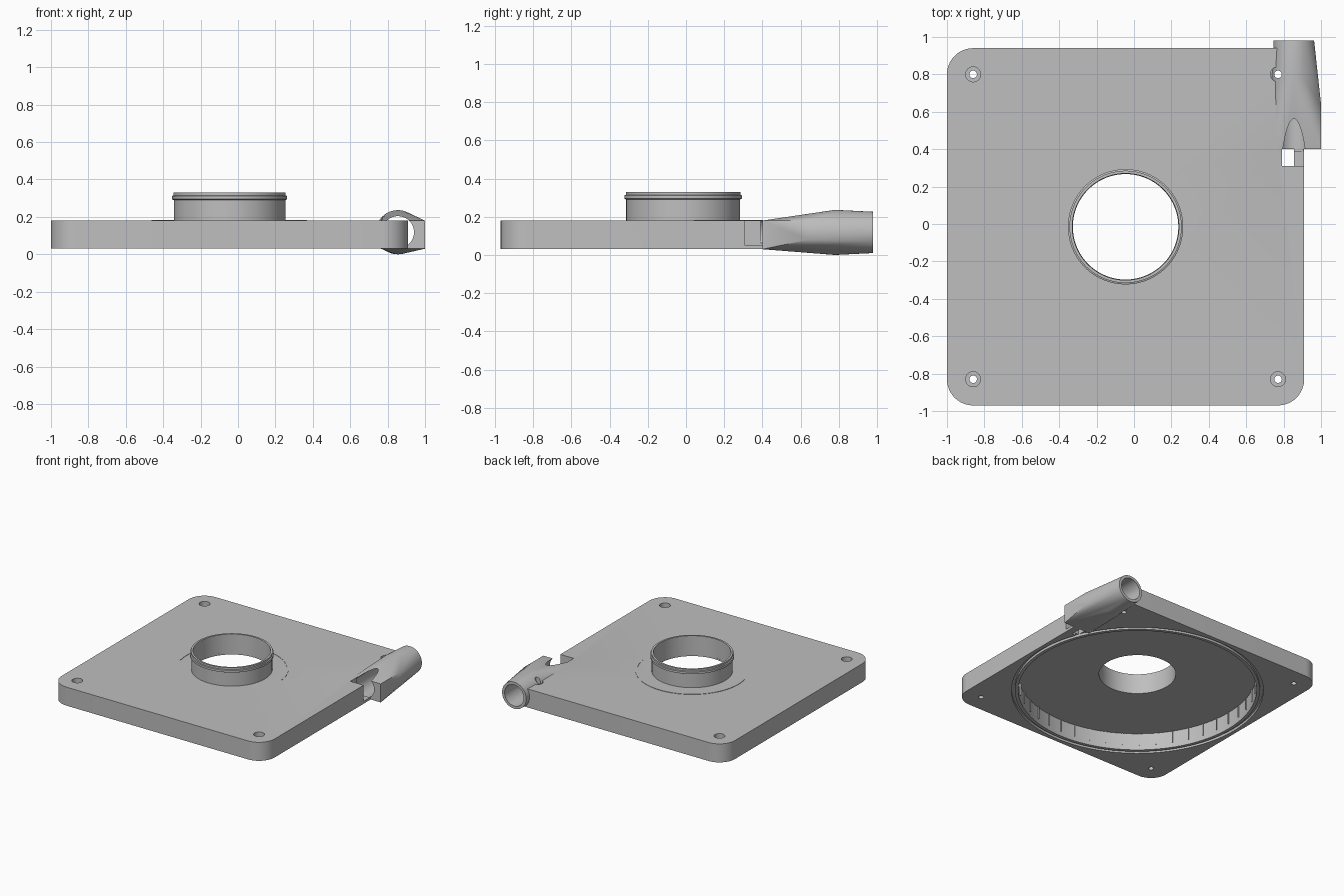
import bpy, bmesh
from math import sin, cos, tau, radians
from mathutils import Matrix, Vector

cube = bpy.data.objects.get("Cube")
if cube:
    bpy.data.objects.remove(cube, do_unlink=True)

grey = bpy.data.materials.new("light grey plastic")
grey.use_nodes = True
colour = (0.52, 0.52, 0.52, 1)
grey.diffuse_color = colour
grey.node_tree.nodes["Principled BSDF"].inputs["Base Color"].default_value = colour

CX, CY = -0.045, -0.015      # plate centre
BASE, TOP, CEILING = 0.03, 0.18, 0.166
PIPE_X, PIPE_Z = 0.855, 0.118


def finish(name, bm):
    bmesh.ops.recalc_face_normals(bm, faces=bm.faces)
    mesh = bpy.data.meshes.new(name)
    bm.to_mesh(mesh)
    bm.free()
    mesh.materials.append(grey)
    obj = bpy.data.objects.new(name, mesh)
    bpy.context.collection.objects.link(obj)
    return obj


def box(name, x0, x1, y0, y1, z0, z1):
    bm = bmesh.new()
    bmesh.ops.create_cube(bm, size=1)
    for v in bm.verts:
        v.co = Vector((x1 if v.co.x > 0 else x0, y1 if v.co.y > 0 else y0,
                       z1 if v.co.z > 0 else z0))
    return finish(name, bm)


def cylinder(name, x, y, r, z0, z1, n=96):
    bm = bmesh.new()
    bmesh.ops.create_cone(bm, cap_ends=True, segments=n, radius1=r, radius2=r, depth=z1 - z0,
                          matrix=Matrix.Translation((x, y, (z0 + z1) / 2)))
    return finish(name, bm)


def lathe(name, profile, n=128, start=0, sweep=360):
    """Revolve a closed (radius, height) outline about the plate centre."""
    bm = bmesh.new()
    full = sweep == 360
    rings = []
    for i in range(n if full else n + 1):
        a = radians(start + sweep * i / n)
        rings.append([bm.verts.new((CX + r * cos(a), CY + r * sin(a), z)) for r, z in profile])
    for i in range(n):
        a, b = rings[i], rings[(i + 1) % len(rings)]
        for j in range(len(profile)):
            k = (j + 1) % len(profile)
            bm.faces.new((a[j], a[k], b[k], b[j]))
    if not full:
        bm.faces.new(rings[0])
        bm.faces.new(rings[-1])
    return finish(name, bm)


def combine(target, other, operation):
    mod = target.modifiers.new("combine", 'BOOLEAN')
    mod.operation, mod.solver, mod.object = operation, 'EXACT', other
    bpy.context.view_layer.objects.active = target
    bpy.ops.object.modifier_apply(modifier=mod.name)
    bpy.data.objects.remove(other, do_unlink=True)


def cut(target, other):
    combine(target, other, 'DIFFERENCE')


# Square plate with rounded corners
half, corner = 0.955, 0.14
bm = bmesh.new()
outline = []
for q, (sx, sy) in enumerate([(1, 1), (-1, 1), (-1, -1), (1, -1)]):
    for i in range(13):
        a = (q + i / 12) * tau / 4
        outline.append(bm.verts.new((CX + sx * (half - corner) + corner * cos(a),
                                     CY + sy * (half - corner) + corner * sin(a), BASE)))
face = bm.faces.new(outline)
top = bmesh.ops.extrude_face_region(bm, geom=[face])
for v in top["geom"]:
    if isinstance(v, bmesh.types.BMVert):
        v.co.z = TOP
plate = finish("plate", bm)

# Round cavity, seal groove and centre opening
cut(plate, cylinder("cavity", CX, CY, 0.875, -0.1, CEILING, 128))
cut(plate, cylinder("opening", CX, CY, 0.282, 0, 0.5, 128))
cut(plate, lathe("seal_groove", [(0.9, 0), (0.925, 0), (0.925, 0.05), (0.9, 0.05)]))

# Counterbores for the screws
screws = [(x, y) for x in (-0.86, 0.77) for y in (-0.83, 0.80)]
for x, y in screws:
    cut(plate, cylinder("counterbore", x, y, 0.04, 0.13, 0.3, 32))

# Hose connector: round pipe blending into a box
bm = bmesh.new()
points = [(x, 0.40, z) for x in (0.765, 1.0) for z in (BASE, TOP)]
points += [(1.0, 0.64, z) for z in (0.08, TOP)]
for i in range(64):
    a = tau * i / 64
    for y, r in ((0.78, 0.118), (0.98, 0.108)):
        points.append((PIPE_X + r * cos(a), y, PIPE_Z + r * sin(a)))
for p in points:
    bm.verts.new(p)
hull = bmesh.ops.convex_hull(bm, input=bm.verts)
bmesh.ops.delete(bm, geom=[v for v in bm.verts if not v.link_faces], context='VERTS')
combine(plate, finish("connector", bm), 'UNION')

# Bore through the connector
bm = bmesh.new()
bmesh.ops.create_cone(bm, cap_ends=True, segments=64, radius1=0.086, radius2=0.086, depth=0.7,
                      matrix=Matrix.Translation((PIPE_X, 0.74, PIPE_Z))
                      @ Matrix.Rotation(tau / 4, 4, 'X'))
cut(plate, finish("bore", bm))

# Side notch in front of the bore, with a drain through its inner half
cut(plate, box("notch", 0.79, 1.1, 0.31, 0.40, 0.05, 0.3))
cut(plate, box("drain", 0.79, 0.855, 0.31, 0.40, -0.1, 0.1))

# Screw holes
for x, y in screws:
    cut(plate, cylinder("screw_hole", x, y, 0.02, -0.1, 0.4, 24))

# Collar with a snap ridge
collar = lathe("collar", [(0.282, CEILING), (0.298, CEILING), (0.298, 0.29), (0.308, 0.295),
                          (0.308, 0.312), (0.30, 0.315), (0.30, 0.33), (0.285, 0.33)])

# Thin arc line round the back of the collar
arc = lathe("arc_line", [(0.405, TOP - 0.004), (0.417, TOP - 0.004),
                         (0.417, TOP + 0.003), (0.405, TOP + 0.003)], 64, 8, 184)

# Thin ribs round the cavity wall
bm = bmesh.new()
count = 44
for i in range(count):
    m = (Matrix.Translation((CX, CY, 0.118)) @ Matrix.Rotation(tau * i / count, 4, 'Z')
         @ Matrix.Translation((0.873, 0, 0)) @ Matrix.Diagonal((0.012, 0.005, 0.1, 1)))
    bmesh.ops.create_cube(bm, size=1, matrix=m)
ribs = finish("cavity_ribs", bm)

# Smooth curved walls, sharp edges kept
bpy.ops.object.select_all(action='DESELECT')
for obj in (plate, collar, arc):
    obj.select_set(True)
bpy.context.view_layer.objects.active = plate
bpy.ops.object.shade_smooth_by_angle(angle=radians(25))
